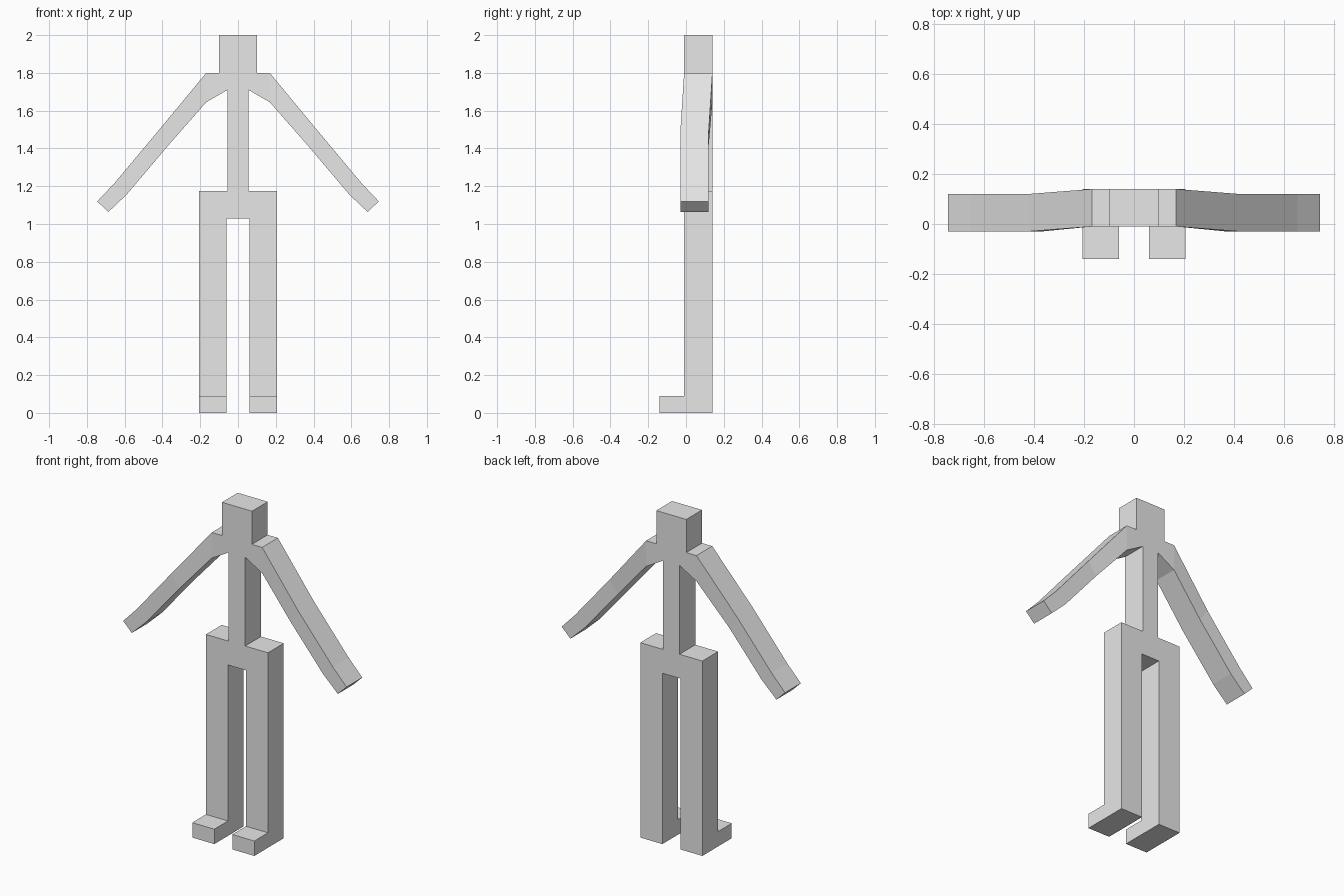
import bpy, bmesh
from mathutils import Vector

if "Cube" in bpy.data.objects:
    bpy.data.objects.remove(bpy.data.objects["Cube"])

FRONT, DEPTH = -0.01, 0.15

grey = bpy.data.materials.new("plain grey")
grey.diffuse_color = (0.8, 0.8, 0.8, 1)
grey.use_nodes = True
grey.node_tree.nodes["Principled BSDF"].inputs["Base Color"].default_value = grey.diffuse_color

# Half front outline (x, z), split into foot, leg, pelvis, spine, chest and head
pts = [(.06, 0), (.207, 0), (.207, .09), (.06, .09), (.06, 1.03), (.207, 1.03),
       (.207, 1.175), (.055, 1.175), (0, 1.03), (0, 1.175), (.055, 1.71), (0, 1.71),
       (.168, 1.645), (.168, 1.8), (.1, 1.8), (0, 1.8), (.1, 2), (0, 2)]
panels = [(0, 1, 2, 3), (3, 2, 5, 4), (4, 5, 6, 7), (8, 4, 7, 9), (9, 7, 10, 11),
          (11, 10, 12, 13, 14, 15), (15, 14, 16, 17)]

bm = bmesh.new()
verts = [bm.verts.new((x, FRONT, z)) for x, z in pts]
front = [bm.faces.new([verts[i] for i in p]) for p in panels]


def extrude(faces):
    """Extrude a face region, remove the source faces, return new vertices and faces."""
    geom = bmesh.ops.extrude_face_region(bm, geom=faces)["geom"]
    return ([g for g in geom if isinstance(g, bmesh.types.BMVert)],
            [g for g in geom if isinstance(g, bmesh.types.BMFace)])


# Thicken the body, keeping the front panels
back = bmesh.ops.duplicate(bm, geom=front)["geom"]
back_faces = [g for g in back if isinstance(g, bmesh.types.BMFace)]
new, _ = extrude(back_faces)
bmesh.ops.translate(bm, verts=new, vec=(0, DEPTH, 0))
bmesh.ops.remove_doubles(bm, verts=bm.verts, dist=1e-5)

# Foot: pull the lowest front panel forward
bm.faces.ensure_lookup_table()
sole_front = [f for f in bm.faces if f.calc_center_median().z < .08
              and all(abs(v.co.y - FRONT) < 1e-4 for v in f.verts)]
new, _ = extrude(sole_front)
bmesh.ops.translate(bm, verts=new, vec=(0, -.13, 0))

# Arm: continue the shoulder end through elbow, wrist and hand
end = [f for f in bm.faces if all(abs(v.co.x - .168) < 1e-4 for v in f.verts)]
sections = [((.425, 1.49), (.37, 1.415)), ((.655, 1.215), (.59, 1.155)),
            ((.745, 1.12), (.687, 1.063))]
for top, bottom in sections:
    new, end = extrude(end)
    mid = sum(v.co.z for v in new) / 4
    ymid = sum(v.co.y for v in new) / 4
    for v in new:
        x, z = top if v.co.z > mid else bottom
        v.co = Vector((x, .12 if v.co.y > ymid else -.03, z))

# Open the centre plane for mirroring
bmesh.ops.delete(bm, geom=[f for f in bm.faces if all(abs(v.co.x) < 1e-5 for v in f.verts)],
                 context='FACES')
bmesh.ops.recalc_face_normals(bm, faces=bm.faces)

mesh = bpy.data.meshes.new("figure_body")
bm.to_mesh(mesh)
bm.free()
mesh.materials.append(grey)
body = bpy.data.objects.new("figure_body", mesh)
bpy.context.collection.objects.link(body)
mirror = body.modifiers.new("mirror", 'MIRROR')
mirror.use_axis[0] = True
mirror.merge_threshold = 1e-4
